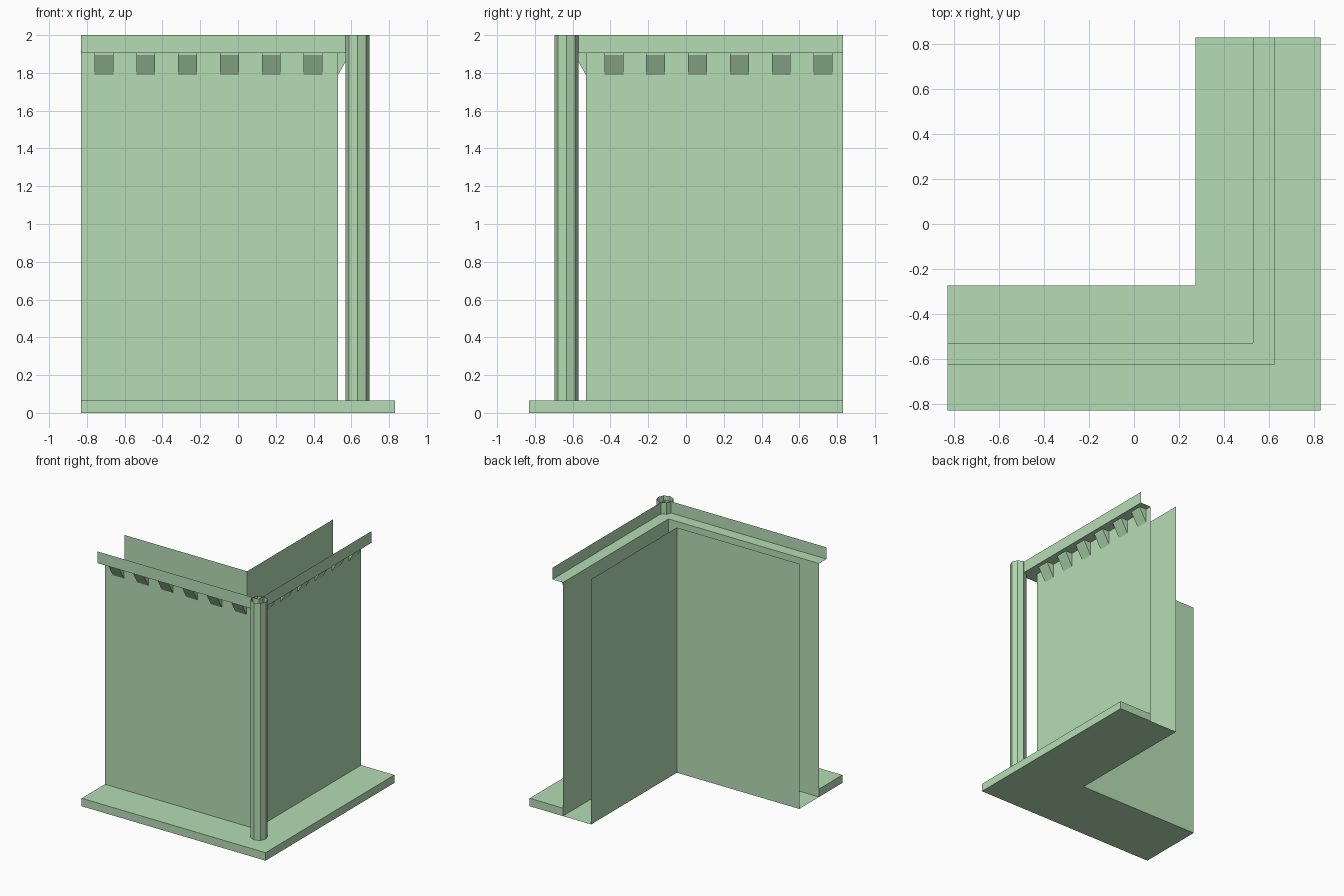
import bpy, bmesh, math

if "Cube" in bpy.data.objects:
    bpy.data.objects.remove(bpy.data.objects["Cube"])

E = 0.83  # half length of the module
green = bpy.data.materials.new("green")
green.diffuse_color = (0.46, 0.72, 0.46, 1)
green.use_nodes = True
green.node_tree.nodes["Principled BSDF"].inputs["Base Color"].default_value = green.diffuse_color


def add_object(name, verts, faces):
    me = bpy.data.meshes.new(name)
    me.from_pydata(verts, [], faces)
    me.materials.append(green)
    ob = bpy.data.objects.new(name, me)
    bpy.context.collection.objects.link(ob)
    return ob


def corner_sweep(name, profile, caps=False):
    """Sweep a (distance, height) profile round the L-shaped corner."""
    verts = []
    for d, z in profile:
        verts += [(-E, -d, z), (d, -d, z), (d, E, z)]
    faces = []
    n = len(profile)
    for i in range(n if caps else n - 1):
        a, b = 3 * i, 3 * ((i + 1) % n)
        for k in (0, 1):
            faces.append((a + k, a + k + 1, b + k + 1, b + k))
    if caps:
        faces.append([3 * i for i in range(n)])
        faces.append([3 * i + 2 for i in reversed(range(n))])
    return add_object(name, verts, faces)


# Base plinth, closed at both ends
corner_sweep("base_plinth", [(0.53, 0), (0.83, 0), (0.83, 0.065), (0.53, 0.065)], caps=True)
# Inner wall and floor underside
corner_sweep("inner_wall", [(0.275, 2), (0.275, 0), (0.53, 0)])
# Outer wall, ledge and thin parapet
corner_sweep("outer_wall", [(0.53, 0.065), (0.53, 1.905), (0.625, 1.905), (0.625, 2)])


# Wedge brackets below the ledge, open against wall and ledge
def bracket(name, start, width, place):
    verts = [place(t, d, z) for t in (start, start + width)
             for d, z in ((0.53, 1.79), (0.59, 1.895), (0.59, 1.905), (0.53, 1.905))]
    add_object(name, verts, [(0, 4, 5, 1), (1, 5, 6, 2), (0, 1, 2, 3), (7, 6, 5, 4)])


for i in range(6):
    bracket(f"front_bracket_{i}", -0.76 + 0.2215 * i, 0.1, lambda t, d, z: (t, -d, z))
    bracket(f"side_bracket_{i}", -0.432 + 0.2215 * i, 0.1, lambda t, d, z: (d, t, z))

# Eight-sided corner post, open at the ends
bm = bmesh.new()
bmesh.ops.create_cone(bm, cap_ends=False, segments=8, radius1=0.064, radius2=0.064, depth=1.935)
bmesh.ops.translate(bm, verts=bm.verts, vec=(0.632, -0.632, 0.065 + 1.935 / 2))
post = add_object("corner_post", [], [])
bm.to_mesh(post.data)
bm.free()
